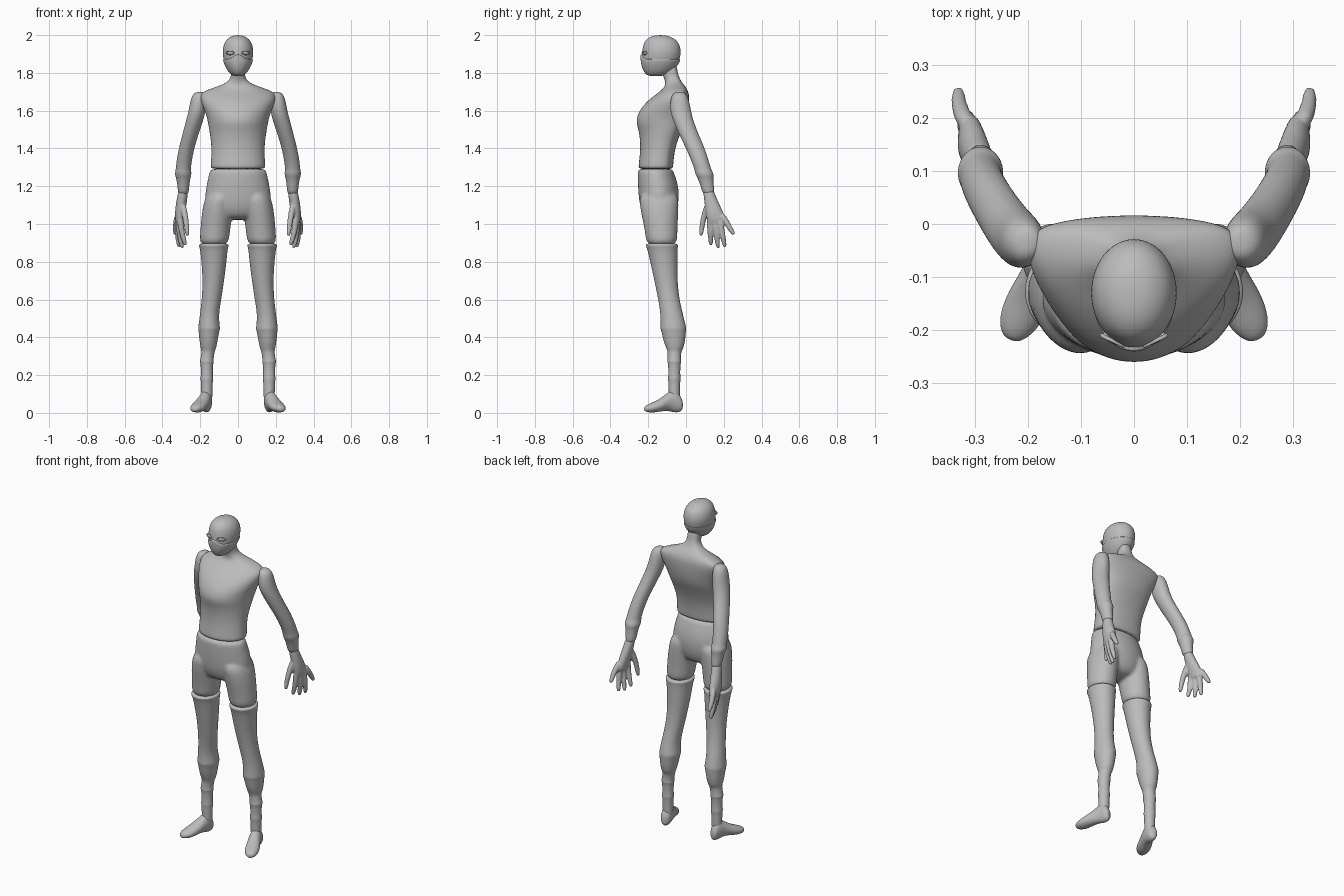
import bpy, bmesh
from math import sin, cos, pi
from mathutils import Vector

cube = bpy.data.objects.get("Cube")
if cube:
    bpy.data.objects.remove(cube)

# One plain grey for the whole figure
grey = bpy.data.materials.new("plain grey")
grey.use_nodes = True
grey.diffuse_color = (0.5, 0.5, 0.5, 1)
grey.node_tree.nodes["Principled BSDF"].inputs["Base Color"].default_value = (0.5, 0.5, 0.5, 1)


def ring(z, cx, rx, front, mid, back, flat=1.0, count=20):
    """Horizontal section whose back half can be flattened."""
    points = []
    for i in range(count):
        a = 2 * pi * i / count
        s = sin(a)
        y = mid + (back - mid) * s ** flat if s > 0 else mid + (mid - front) * s
        points.append(Vector((cx + rx * cos(a), y, z)))
    return points


def limb_ring(z, cx, rx, front, back):
    return ring(z, cx, rx, front, (front + back) / 2, back)


def loft(bm, sections):
    """Skin a list of equal sections and cap both ends."""
    rows = [[bm.verts.new(p) for p in s] for s in sections]
    for low, high in zip(rows, rows[1:]):
        for i in range(len(low)):
            j = (i + 1) % len(low)
            bm.faces.new((low[i], low[j], high[j], high[i]))
    bm.faces.new(rows[0])
    bm.faces.new(rows[-1])


def tube(bm, points, radii, count=10):
    """Round finger-like tube with rounded ends."""
    pts = [Vector(p) for p in points]
    first, last = (pts[1] - pts[0]).normalized(), (pts[-1] - pts[-2]).normalized()
    pts = [pts[0] - first * radii[0] * 0.6] + pts + [pts[-1] + last * radii[-1] * 0.7]
    radii = [radii[0] * 0.5] + list(radii) + [radii[-1] * 0.5]
    sections = []
    for i, p in enumerate(pts):
        d = (pts[min(i + 1, len(pts) - 1)] - pts[max(i - 1, 0)]).normalized()
        u = d.cross(Vector((1, 0, 0))).normalized()
        v = d.cross(u)
        sections.append([p + (u * cos(2 * pi * k / count) + v * sin(2 * pi * k / count)) * radii[i]
                         for k in range(count)])
    loft(bm, sections)


def finish(name, bm, mirror=False, voxel=0, levels=2):
    bmesh.ops.recalc_face_normals(bm, faces=bm.faces)
    mesh = bpy.data.meshes.new(name)
    bm.to_mesh(mesh)
    bm.free()
    mesh.materials.append(grey)
    mesh.shade_smooth()
    obj = bpy.data.objects.new(name, mesh)
    bpy.context.collection.objects.link(obj)
    if levels:
        sub = obj.modifiers.new("round", "SUBSURF")
        sub.levels = sub.render_levels = levels
    if voxel:
        blend = obj.modifiers.new("blend", "REMESH")
        blend.mode, blend.voxel_size, blend.use_smooth_shade = "VOXEL", voxel, True
        soft = obj.modifiers.new("soften", "SMOOTH")
        soft.factor, soft.iterations = 0.5, 5
    if mirror:
        obj.modifiers.new("mirror", "MIRROR")
    return obj


# Torso and neck: flat back, rounded chest
torso = [(1.29, .145, -.25, -.15, -.07), (1.3, .148, -.255, -.15, -.068),
         (1.4, .139, -.24, -.14, -.06), (1.49, .153, -.25, -.11, -.025),
         (1.53, .16, -.265, -.1, -.005), (1.57, .168, -.263, -.09, .007),
         (1.62, .188, -.237, -.075, .015), (1.67, .207, -.185, -.05, .018),
         (1.7, .195, -.14, -.04, .013), (1.725, .12, -.115, -.045, .0),
         (1.745, .065, -.11, -.06, -.018), (1.77, .04, -.115, -.07, -.033),
         (1.8, .036, -.13, -.085, -.045), (1.86, .036, -.14, -.09, -.05)]
bm = bmesh.new()
loft(bm, [ring(z, 0, rx, f, m, b, 0.6) for z, rx, f, m, b in torso])
finish("torso", bm)

# Trousers: hips and both thighs blended together
hips = [(1.295, .147, -.252, -.07), (1.28, .153, -.258, -.066), (1.2, .17, -.256, -.036),
        (1.12, .182, -.25, -.036), (1.06, .15, -.235, -.05), (1.02, .09, -.2, -.08)]
thigh = [(1.18, .09, .07, -.25, -.04), (1.1, .107, .081, -.248, -.037),
         (1.0, .117, .081, -.226, -.043), (.94, .123, .079, -.215, -.045),
         (.88, .128, .076, -.21, -.045)]
bm = bmesh.new()
loft(bm, [limb_ring(z, 0, rx, f, b) for z, rx, f, b in hips])
for side in (-1, 1):
    loft(bm, [limb_ring(z, side * cx, rx, f, b) for z, cx, rx, f, b in thigh])
finish("trousers", bm, voxel=0.009)

# Legs with the thigh band, knee guard and ankle bands
leg = [(.9, .128, .076, -.211, -.044), (.885, .128, .081, -.216, -.04),
       (.87, .128, .074, -.206, -.044), (.8, .127, .067, -.19, -.045),
       (.7, .13, .057, -.168, -.045), (.6, .14, .052, -.147, -.035),
       (.52, .152, .05, -.135, -.015), (.46, .153, .057, -.135, .0),
       (.445, .153, .059, -.136, .002), (.43, .154, .055, -.13, .0),
       (.38, .156, .048, -.12, -.004), (.34, .157, .041, -.104, -.014),
       (.325, .158, .034, -.097, -.026)]
ankle = [(.28, .035), (.27, .038), (.26, .033), (.2, .031), (.18, .035),
         (.165, .031), (.1, .03), (.05, .028)]
bm = bmesh.new()
loft(bm, [limb_ring(*s) for s in leg] +
     [limb_ring(z, .165, r, -.062 - r, -.062 + r) for z, r in ankle])
finish("legs", bm, mirror=True)

# Feet: upright sections from heel to toe, turned outward
foot = [(.161, -.018, .012, .06, .02), (.163, -.03, .028, .09, .003),
        (.168, -.06, .033, .13, .0), (.18, -.1, .035, .105, .012),
        (.2, -.14, .041, .072, .006), (.215, -.18, .041, .055, .0),
        (.228, -.207, .028, .042, .004), (.232, -.22, .012, .03, .01)]
bm = bmesh.new()
across = Vector((.94, .33, 0))
sections = []
for x, y, half, top, base in foot:
    centre = Vector((x, y, (top + base) / 2))
    sections.append([centre + across * half * cos(pi * k / 8) +
                     Vector((0, 0, (top - base) / 2 * sin(pi * k / 8))) for k in range(16)])
loft(bm, sections)
finish("feet", bm, mirror=True)

# Arms with a wrist cuff
arm = [(1.7, .2, .014, -.05, -.015), (1.69, .205, .033, -.07, .0),
       (1.66, .209, .042, -.083, .016), (1.6, .216, .045, -.085, .027),
       (1.55, .229, .046, -.07, .038), (1.48, .25, .043, -.04, .065),
       (1.4, .273, .041, .0, .1), (1.33, .286, .041, .03, .122),
       (1.285, .29, .04, .046, .135), (1.275, .29, .044, .046, .143),
       (1.255, .29, .043, .053, .148), (1.245, .29, .038, .06, .145),
       (1.2, .289, .031, .078, .147), (1.15, .29, .028, .09, .155)]
bm = bmesh.new()
loft(bm, [limb_ring(*s) for s in arm])
finish("arms", bm, mirror=True)

# Hands: palm and five spread fingers blended together
palm = [(1.19, .289, .026, .087, .145), (1.14, .295, .028, .094, .16),
        (1.09, .303, .029, .1, .185), (1.03, .31, .026, .108, .212),
        (.99, .308, .018, .12, .21)]
fingers = [((.292, .115, 1.1), (.275, .088, 1.02), (.268, .08, .945)),
           ((.306, .125, 1.03), (.3, .128, .96), (.28, .132, .895)),
           ((.312, .15, 1.02), (.312, .16, .95), (.296, .17, .88)),
           ((.316, .178, 1.02), (.322, .192, .95), (.312, .205, .885)),
           ((.32, .195, 1.04), (.332, .225, .99), (.332, .25, .95))]
bm = bmesh.new()
loft(bm, [limb_ring(*s) for s in palm])
for path in fingers:
    tube(bm, path, (.019, .016, .013))
finish("hands", bm, mirror=True, voxel=0.005, levels=1)

# Head
skull = [(1.79, .02, -.2, -.12), (1.805, .046, -.218, -.08), (1.84, .068, -.236, -.045),
         (1.88, .08, -.236, -.029), (1.92, .084, -.233, -.025), (1.96, .074, -.225, -.036),
         (1.985, .054, -.203, -.065), (2.0, .022, -.165, -.105)]
bm = bmesh.new()
loft(bm, [limb_ring(z, 0, rx, f, b) for z, rx, f, b in skull])
finish("head", bm)

# Lower face mask: a slightly larger shell peaked over the nose
mask = [(1.782, .024, -.2, -.12), (1.8, .05, -.222, -.078), (1.84, .072, -.24, -.041),
        (1.865, .08, -.243, -.028), (1.872, .08, -.242, -.028), (1.874, .07, -.23, -.04)]
bm = bmesh.new()
loft(bm, [limb_ring(z, 0, rx, f, b) for z, rx, f, b in mask])
for v in bm.verts:
    if v.co.z > 1.85 and v.co.y < -.13:
        v.co.z += .03 * max(0, 1 - abs(v.co.x) / .045)
finish("face_mask", bm)

# Eyes with lid rims
bm = bmesh.new()
bmesh.ops.create_uvsphere(bm, u_segments=16, v_segments=10, radius=1)
for v in bm.verts:
    v.co = Vector((.041 + v.co.x * .02, -.217 + v.co.y * .009 + v.co.x * .008, 1.905 + v.co.z * .008))
finish("eyes", bm, mirror=True, levels=0)
bm = bmesh.new()
rim = []
for i in range(20):
    a = 2 * pi * i / 20
    rim.append([Vector((.041 + cos(a) * (.022 + r), -.224 + d + cos(a) * .01, 1.905 + sin(a) * (.01 + r)))
                for r, d in ((-.003, .004), (0, -.003), (.003, .004), (0, .01))])
rows = [[bm.verts.new(p) for p in s] for s in rim]
for i in range(20):
    for k in range(4):
        bm.faces.new((rows[i - 1][k], rows[i][k], rows[i][(k + 1) % 4], rows[i - 1][(k + 1) % 4]))
finish("eyelids", bm, mirror=True, levels=1)
